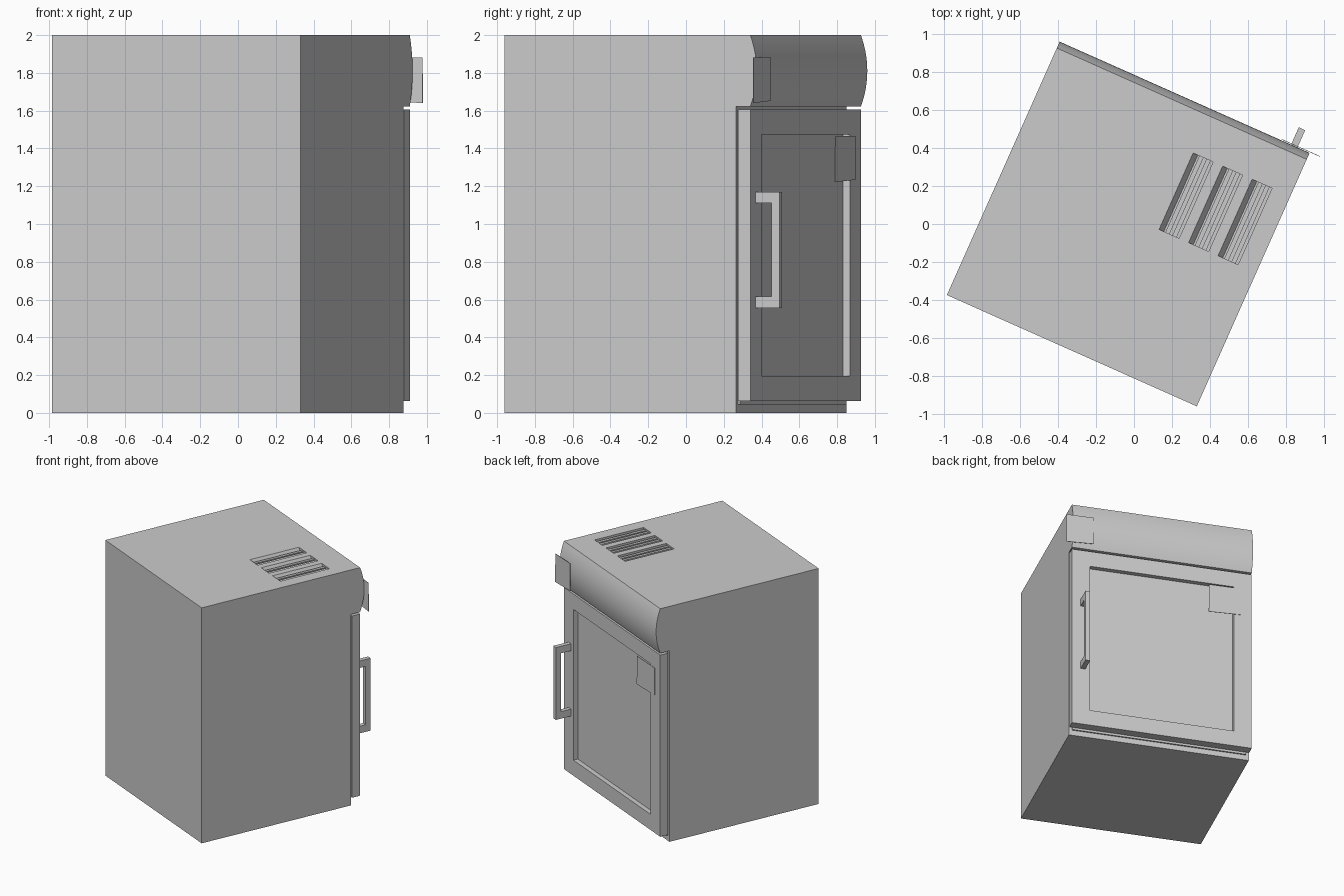
import bpy, bmesh, math
from mathutils import Matrix

if "Cube" in bpy.data.objects:
    bpy.data.objects.remove(bpy.data.objects["Cube"])

# Local frame: x across the width, y towards the door, z up
FRAME = Matrix.Translation((-0.985, -0.374, 0)) @ Matrix.Rotation(math.radians(-24), 4, 'Z')
W, BACK, DOOR = 1.44, 1.34, 1.423


def finish(name, bm):
    bmesh.ops.recalc_face_normals(bm, faces=bm.faces)
    me = bpy.data.meshes.new(name)
    bm.to_mesh(me)
    bm.free()
    ob = bpy.data.objects.new(name, me)
    ob.matrix_world = FRAME
    bpy.context.collection.objects.link(ob)
    return ob


def extrude(bm, pts, move):
    face = bm.faces.new([bm.verts.new(p) for p in pts])
    ext = bmesh.ops.extrude_face_region(bm, geom=[face])
    bmesh.ops.translate(bm, vec=move,
                        verts=[v for v in ext['geom'] if isinstance(v, bmesh.types.BMVert)])


def add_box(bm, x, y, z):
    extrude(bm, [(x[0], y[0], z[0]), (x[1], y[0], z[0]), (x[1], y[1], z[0]), (x[0], y[1], z[0])],
            (0, 0, z[1] - z[0]))


def box(name, x, y, z):
    bm = bmesh.new()
    add_box(bm, x, y, z)
    return finish(name, bm)


# Cabinet: side profile with the bulging control panel on top
N = 16
profile = [(0, 0), (BACK, 0), (BACK, 1.622)]
for i in range(N + 1):
    t = i / N
    profile.append((DOOR + 0.037 * 4 * t * (1 - t), 1.622 + 0.378 * t))
profile.append((0, 2))
bm = bmesh.new()
extrude(bm, [(0, y, z) for y, z in profile], (W, 0, 0))
cabinet = finish("cabinet", bm)

# Three vent slots cut in the top, each with one sloped side
slots = [0.88 + 0.17 * i for i in range(3)]
bm = bmesh.new()
for x in slots:
    extrude(bm, [(x - 0.003, 0.77, 2.005), (x + 0.027, 0.77, 1.955),
                 (x + 0.115, 0.77, 1.955), (x + 0.115, 0.77, 2.005)], (0, 0.44, 0))
cutter = finish("vent_cutter", bm)
cutter.hide_render = True
mod = cabinet.modifiers.new("vents", 'BOOLEAN')
mod.operation = 'DIFFERENCE'
mod.solver = 'EXACT'
mod.object = cutter
bpy.context.view_layer.objects.active = cabinet
cabinet.select_set(True)
bpy.ops.object.modifier_apply(modifier=mod.name)
bpy.data.objects.remove(cutter)
bpy.ops.object.shade_smooth_by_angle(angle=math.radians(30))

# Slats inside the vents
bm = bmesh.new()
for x in slots:
    for k in (0.036, 0.077):
        add_box(bm, (x + k, x + k + 0.024), (0.77, 1.21), (1.955, 1.99))
finish("vent_slats", bm)

# Door with a recessed panel
bm = bmesh.new()
add_box(bm, (0, W), (1.352, DOOR), (0.063, 1.606))
bm.normal_update()
front = max(bm.faces, key=lambda f: f.calc_center_median().y)
bmesh.ops.inset_individual(bm, faces=[front], thickness=0.13)
for v in front.verts:
    v.co.x = 0.143 if v.co.x < W / 2 else W - 0.143
    v.co.z = 0.195 if v.co.z < 0.8 else 1.475
ext = bmesh.ops.extrude_face_region(bm, geom=[front])
bmesh.ops.translate(bm, vec=(0, -0.04, 0),
                    verts=[v for v in ext['geom'] if isinstance(v, bmesh.types.BMVert)])
if front.is_valid:
    bmesh.ops.delete(bm, geom=[front], context='FACES_ONLY')
finish("door", bm)

# Seal between door and cabinet
box("door_seal", (0.025, W - 0.025), (BACK, 1.352), (0.045, 1.6))

# Handle: C-shaped profile extruded sideways
z0, z1, tip = 0.555, 1.17, 1.56
bm = bmesh.new()
extrude(bm, [(1.333, y, z) for y, z in [
    (DOOR, z0), (tip, z0), (tip, z1), (DOOR, z1), (DOOR, z1 - 0.06),
    (tip - 0.045, z1 - 0.06), (tip - 0.045, z0 + 0.06), (DOOR, z0 + 0.06)]], (0.037, 0, 0))
finish("door_handle", bm)

# Plain thin labels: one overhanging the control panel, one on the door corner
for name, x, y, z in [("panel_label", 1.275, 1.464, 1.64), ("door_label", 0.08, DOOR + 0.001, 1.222)]:
    bm = bmesh.new()
    extrude(bm, [(x, y, z + 0.012), (x + 0.265 if x < 1 else x + 0.222, y, z),
                 (x + 0.262 if x < 1 else x + 0.22, y, z + 0.242), (x, y, z + 0.244)], (0, 0.003, 0))
    finish(name, bm)
